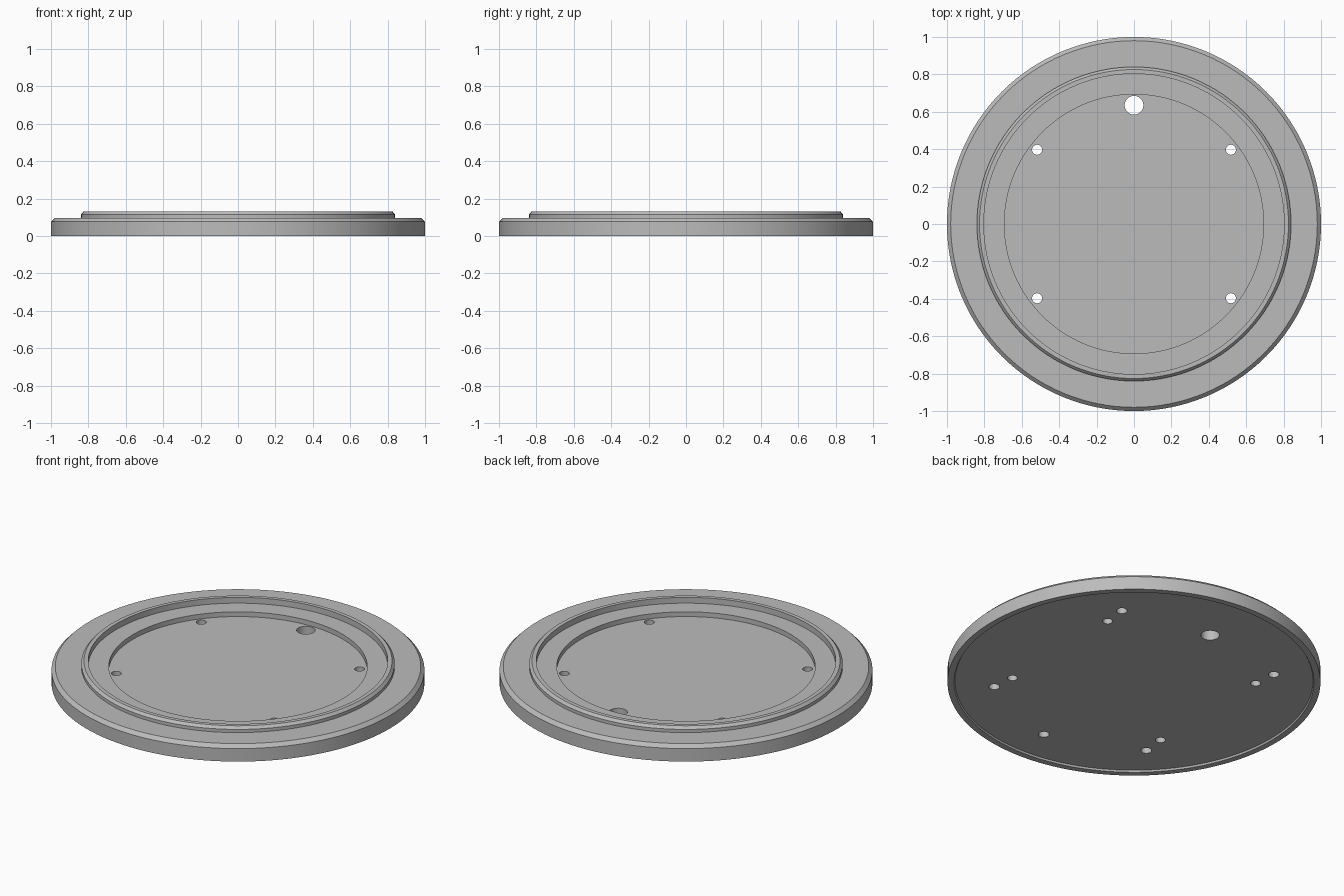
import bpy, bmesh, math
from mathutils import Matrix

if "Cube" in bpy.data.objects:
    bpy.data.objects.remove(bpy.data.objects["Cube"], do_unlink=True)

SEGMENTS = 128

grey = bpy.data.materials.new("plain_grey")
grey.use_nodes = True
colour = (0.5, 0.5, 0.5, 1)
grey.diffuse_color = colour
grey.node_tree.nodes["Principled BSDF"].inputs["Base Color"].default_value = colour


def make_object(name, bm):
    bmesh.ops.recalc_face_normals(bm, faces=bm.faces)
    mesh = bpy.data.meshes.new(name)
    bm.to_mesh(mesh)
    bm.free()
    obj = bpy.data.objects.new(name, mesh)
    bpy.context.collection.objects.link(obj)
    mesh.materials.append(grey)
    return obj


def lathe(name, profile):
    """Turn an open (radius, height) profile and close both ends with flat discs."""
    bm = bmesh.new()
    rings = []
    for r, z in profile:
        ring = bmesh.ops.create_circle(
            bm, segments=SEGMENTS, radius=r, matrix=Matrix.Translation((0, 0, z)))
        rings.append(ring["verts"])
    for lower, upper in zip(rings, rings[1:]):
        for i in range(SEGMENTS):
            j = (i + 1) % SEGMENTS
            bm.faces.new((lower[i], lower[j], upper[j], upper[i]))
    bm.faces.new(rings[0])
    bm.faces.new(rings[-1])
    return make_object(name, bm)


def drill(bm, x, y, radius, top):
    """Add a cylinder that cuts from below the plate up to the given height."""
    bottom = -0.1
    bmesh.ops.create_cone(
        bm, cap_ends=True, segments=32, radius1=radius, radius2=radius,
        depth=top - bottom, matrix=Matrix.Translation((x, y, (top + bottom) / 2)))


# Round plate: underside recess, chamfered rim, raised lip, ledge and sunken floor
plate = lathe("round_plate", [
    (0.96, 0.01), (0.965, 0), (1, 0), (1, 0.077), (0.98, 0.097),
    (0.84, 0.097), (0.84, 0.116), (0.826, 0.131), (0.803, 0.131),
    (0.803, 0.097), (0.693, 0.097), (0.693, 0.069)])

# Holes: four screw holes and a cable hole go through, five underside holes are blind
bm = bmesh.new()
for sx in (-1, 1):
    for sy in (-1, 1):
        drill(bm, sx * 0.518, sy * 0.397, 0.027, 0.2)
        drill(bm, sx * 0.532, sy * 0.532, 0.029, 0.06)
drill(bm, 0, 0.635, 0.05, 0.2)
drill(bm, 0, -0.752, 0.029, 0.06)
cutter = make_object("hole_cutter", bm)
cutter.hide_render = True

cut = plate.modifiers.new("holes", "BOOLEAN")
cut.operation = "DIFFERENCE"
cut.solver = "EXACT"
cut.object = cutter

bpy.ops.object.select_all(action="DESELECT")
plate.select_set(True)
bpy.context.view_layer.objects.active = plate
bpy.ops.object.modifier_apply(modifier=cut.name)
bpy.data.objects.remove(cutter, do_unlink=True)
bpy.ops.object.shade_smooth_by_angle(angle=math.radians(25))
